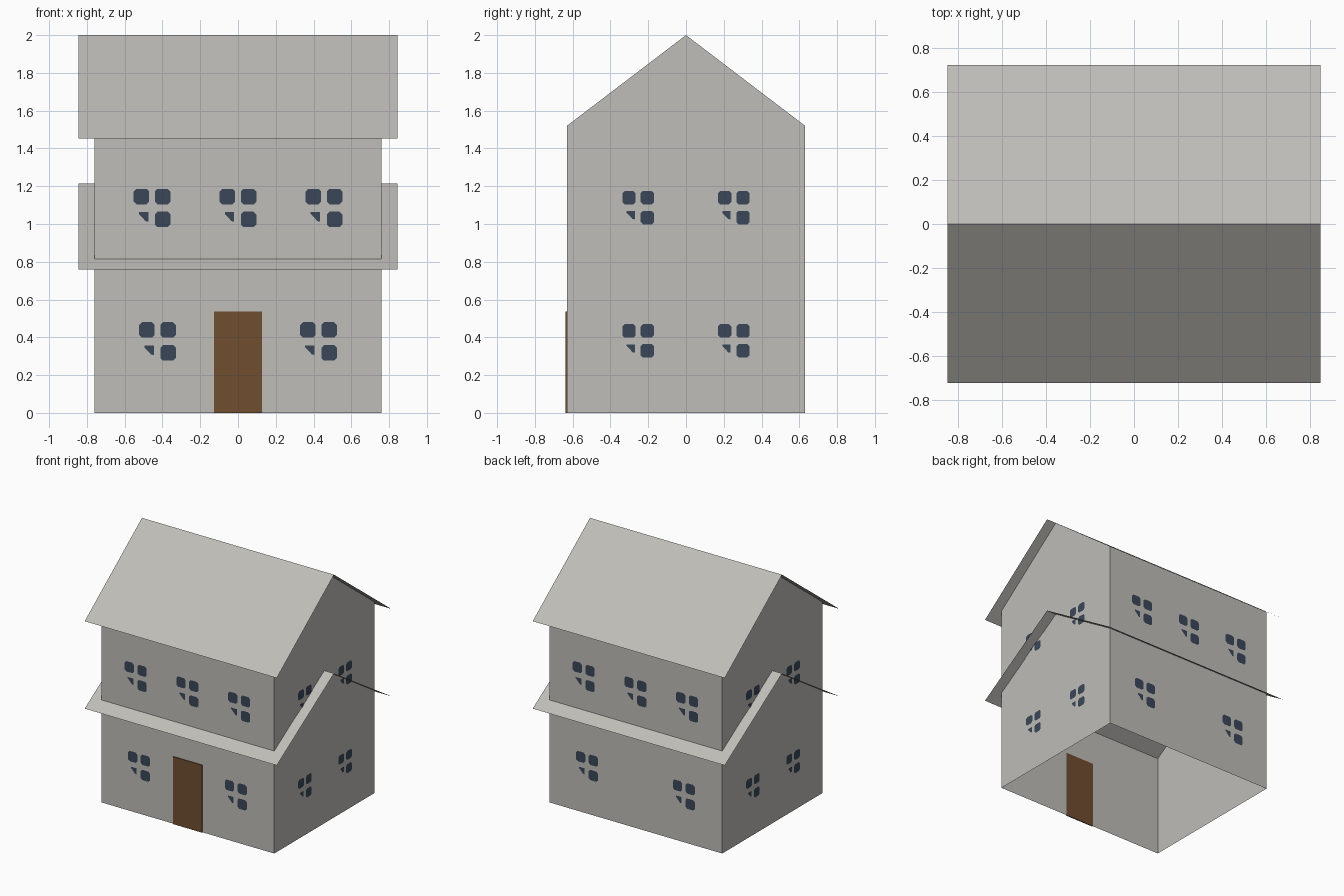
import bpy
import math
from mathutils import Matrix, Vector

if "Cube" in bpy.data.objects:
    bpy.data.objects.remove(bpy.data.objects["Cube"])


def material(name, rgb):
    m = bpy.data.materials.new(name)
    m.diffuse_color = (*rgb, 1.0)
    m.use_nodes = True
    m.node_tree.nodes["Principled BSDF"].inputs["Base Color"].default_value = m.diffuse_color
    return m


GREY = material("warm grey", (0.52, 0.51, 0.48))
GLASS = material("dark blue glass", (0.042, 0.062, 0.098))
WOOD = material("brown wood", (0.162, 0.074, 0.030))

WX, WY, EAVE, TOP = 0.76, 0.63, 1.52, 2.0   # wall half sizes and heights
RX, RY = 0.845, 0.72                        # roof half sizes


def make(name, verts, faces, mats, indices=None):
    me = bpy.data.meshes.new(name)
    me.from_pydata(verts, [], faces)
    for m in mats:
        me.materials.append(m)
    for p, i in zip(me.polygons, indices or []):
        p.material_index = i
    ob = bpy.data.objects.new(name, me)
    bpy.context.collection.objects.link(ob)
    return ob


# Walls: open-bottomed shell with two gable ends
profile = [(-WY, 0), (WY, 0), (WY, EAVE), (0, TOP), (-WY, EAVE)]
verts = [(x, y, z) for x in (WX, -WX) for y, z in profile]
make("walls", verts,
     [(0, 1, 2, 3, 4), (9, 8, 7, 6, 5), (0, 4, 9, 5), (1, 6, 7, 2)], [GREY])


# Roofs: thin folded sheets; the lower one passes through the house
def roof(name, eave, ridge):
    v = [(x, y, z) for y, z in ((-RY, eave), (0, ridge), (RY, eave))
         for x in (-RX, RX)]
    make(name, v, [(0, 1, 3, 2), (2, 3, 5, 4)], [GREY])


roof("upper_roof", 1.453, TOP)
roof("lower_roof", 0.758, 1.215)


# Window: sash plate, three chamfered panes and one partly hidden pane
def pane(cx, cz, h=0.041, c=0.014):
    k = h - c
    return [(cx + a, cz + b) for a, b in
            ((-k, -h), (k, -h), (h, -k), (h, k), (k, h), (-k, h), (-h, k), (-h, -k))]


PANES = [pane(-0.056, 0.06), pane(0.056, 0.06), pane(0.056, -0.061),
         [(-0.02, -0.072), (-0.02, -0.022), (-0.07, -0.022),
          (-0.07, -0.032), (-0.052, -0.05), (-0.035, -0.07)][::-1]]
SASH = [(-0.115, -0.12), (0.115, -0.12), (0.115, 0.12), (-0.115, 0.12)]


def window(name, angle, dist, u, z, s):
    rot = Matrix.Rotation(angle, 4, 'Z')
    verts, faces = [], []
    for n, poly in enumerate([SASH] + PANES):
        off = 0.003 if n == 0 else 0.006
        faces.append(range(len(verts), len(verts) + len(poly)))
        verts += [rot @ Vector((u + a * s, -dist - off, z + b * s)) for a, b in poly]
    make(name, verts, [tuple(f) for f in faces], [GREY, GLASS], [0, 1, 1, 1, 1])


for side, quarter in (("front", 0), ("right", 1), ("back", 2), ("left", 3)):
    long_wall = quarter % 2 == 0
    dist, s = (WY, 1.0) if long_wall else (WX, 0.87)
    rows = (((-0.455, 0, 0.455), 1.085), ((-0.426, 0.426), 0.379)) if long_wall \
        else (((-0.253, 0.253), 1.087), ((-0.253, 0.253), 0.382))
    for row, (us, z) in zip(("upper", "lower"), rows):
        for i, u in enumerate(us):
            window(f"{side}_{row}_window_{i + 1}", quarter * math.pi / 2, dist, u, z, s)

# Door: thin plate on the front wall
bpy.ops.mesh.primitive_cube_add(size=1, location=(0, -WY - 0.003, 0.268))
door = bpy.context.object
door.name = "door"
door.scale = (0.255, 0.008, 0.536)
door.data.materials.append(WOOD)
